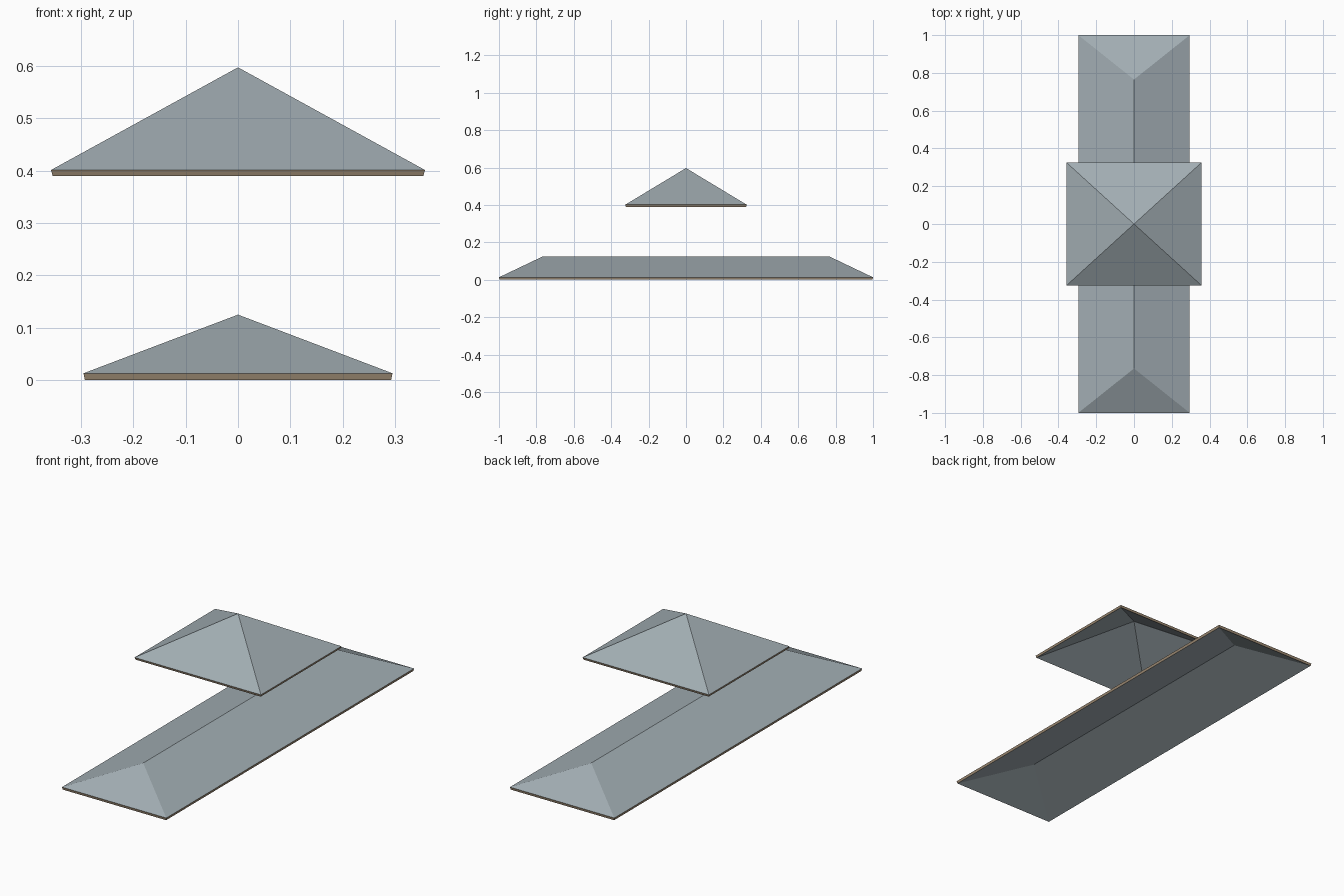
import bpy, bmesh

if "Cube" in bpy.data.objects:
    bpy.data.objects.remove(bpy.data.objects["Cube"])

def material(name, color):
    m = bpy.data.materials.new(name)
    m.diffuse_color = color
    m.use_nodes = True
    m.node_tree.nodes["Principled BSDF"].inputs["Base Color"].default_value = m.diffuse_color
    return m

slate = material("slate", (0.36, 0.42, 0.45, 1))
timber = material("timber", (0.33, 0.25, 0.17, 1))

# Hip roof shell, open below, with timber-coloured eave edge
def hip_roof(name, hx, hy, ridge, eave_z, top_z, thickness):
    bm = bmesh.new()
    a, b, c, d = [bm.verts.new((x * hx, y * hy, eave_z))
                  for x, y in ((-1, -1), (1, -1), (1, 1), (-1, 1))]
    front = bm.verts.new((0, -ridge, top_z))
    back = bm.verts.new((0, ridge, top_z)) if ridge else front
    for loop in ((a, b, front), (b, c, back, front), (c, d, back), (d, a, front, back)):
        bm.faces.new(list(dict.fromkeys(loop)))
    mesh = bpy.data.meshes.new(name)
    bm.to_mesh(mesh)
    bm.free()
    mesh.materials.append(slate)
    mesh.materials.append(timber)
    ob = bpy.data.objects.new(name, mesh)
    bpy.context.collection.objects.link(ob)
    solid = ob.modifiers.new("thickness", 'SOLIDIFY')
    solid.thickness = thickness
    solid.offset = -1
    solid.material_offset_rim = 1

hip_roof("lower_roof", 0.295, 1.0, 0.765, 0.013, 0.125, 0.0135)
hip_roof("upper_roof", 0.357, 0.325, 0, 0.401, 0.597, 0.0125)
